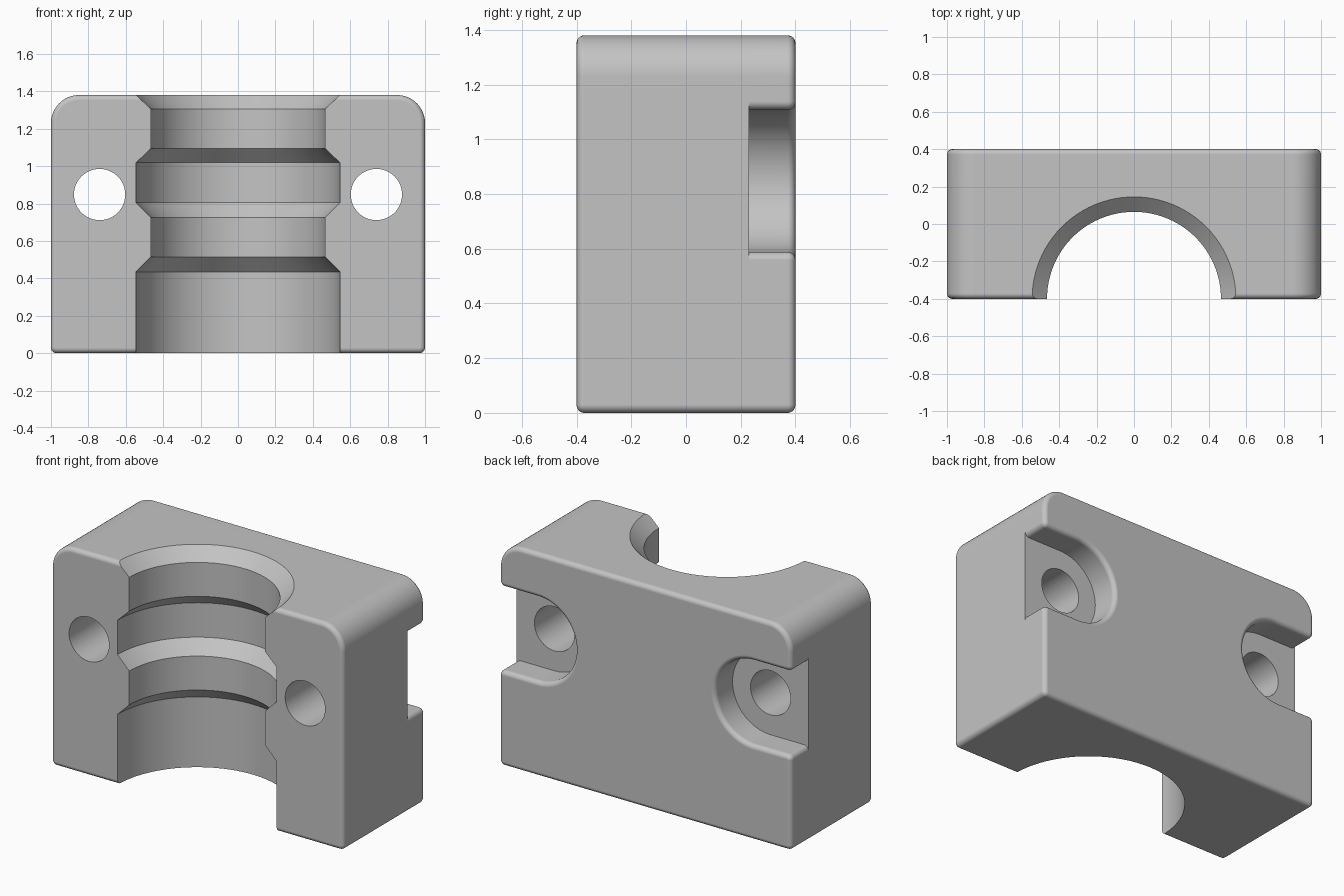
import bpy, bmesh
from math import sin, cos, radians, pi
from mathutils import Matrix, Vector

cube = bpy.data.objects.get("Cube")
if cube:
    bpy.data.objects.remove(cube, do_unlink=True)

HEIGHT, HALF_D = 1.38, 0.4
CORNER, TOP_CORNER, FILLET = 0.03, 0.15, 0.028
HOLE_X, HOLE_Z, HOLE_R = 0.74, 0.848, 0.137
SLOT_R, FLOOR_Y = 0.26, 0.23
STEPS = 6

grey = bpy.data.materials.new("plain_grey")
grey.use_nodes = True
grey.diffuse_color = (0.55, 0.55, 0.55, 1)
grey.node_tree.nodes["Principled BSDF"].inputs["Base Color"].default_value = (0.55, 0.55, 0.55, 1)


def make_object(name, bm):
    bmesh.ops.recalc_face_normals(bm, faces=bm.faces)
    mesh = bpy.data.meshes.new(name)
    bm.to_mesh(mesh)
    bm.free()
    mesh.materials.append(grey)
    obj = bpy.data.objects.new(name, mesh)
    bpy.context.collection.objects.link(obj)
    return obj


# Outline of the right half: (centre x, centre z, radius, start, end, steps, convex)
low, high = HOLE_Z - SLOT_R, HOLE_Z + SLOT_R
side = 1 - CORNER
arcs = [
    (side, CORNER, CORNER, -90, 0, STEPS, True),
    (side, low - CORNER, CORNER, 0, 90, STEPS, True),
    (HOLE_X, HOLE_Z, SLOT_R, 270, 90, 32, False),
    (side, high + CORNER, CORNER, -90, 0, STEPS, True),
    (1 - TOP_CORNER, HEIGHT - TOP_CORNER, TOP_CORNER, 0, 90, 12, True),
]


def outline(inset):
    """Closed outline shrunk by inset, as (x, z) points."""
    half = []
    for cx, cz, r, start, end, steps, convex in arcs:
        r += -inset if convex else inset
        for i in range(steps + 1):
            a = radians(start + (end - start) * i / steps)
            half.append((cx + r * cos(a), cz + r * sin(a)))
    return half + [(-x, z) for x, z in reversed(half)]


# Index ranges of the two side slots within the outline
total = len(outline(0))
slot_first = arcs[0][5] + 1
slot_last = total // 2 - (arcs[4][5] + 1) - 1
slots = [list(range(slot_first, slot_last + 1)),
         list(range(total - 1 - slot_last, total - slot_first))]
hidden = {i for s in slots for i in s[1:-1]}
everything = list(range(total))
plain = [i for i in everything if i not in hidden]

# Body: outlines lofted from front to back, slots only behind their floor
bm = bmesh.new()


def ring(y, inset, indices):
    pts = outline(inset)
    return {i: bm.verts.new((pts[i][0], y, pts[i][1])) for i in indices}


def bridge(a, b, indices):
    for i, j in zip(indices, indices[1:] + indices[:1]):
        bm.faces.new((a[i], a[j], b[j], b[i]))


turns = [pi / 2 * k / STEPS for k in range(STEPS + 1)]
fillet = [(FILLET * (1 - cos(t)), FILLET * (1 - sin(t))) for t in turns]
front = [ring(-HALF_D + depth, inset, plain) for depth, inset in fillet]
middle = ring(FLOOR_Y, 0, everything)
back = [ring(HALF_D - depth, inset, everything) for depth, inset in reversed(fillet)]
for a, b in zip(front, front[1:] + [middle]):
    bridge(a, b, plain)
for a, b in zip([middle] + back, back):
    bridge(a, b, everything)
bm.faces.new([front[0][i] for i in plain])
bm.faces.new([back[-1][i] for i in everything])
for slot in slots:
    bm.faces.new([middle[i] for i in slot])
body = make_object("clamp_block", bm)

# Stepped bore cutter, turned about the middle of the front face
wide, narrow = 0.545, 0.465
profile = [(0, -0.1), (wide, -0.1), (wide, 0.435), (narrow, 0.515), (narrow, 0.725),
           (wide, 0.805), (wide, 1.018), (narrow, 1.095), (narrow, 1.305),
           (wide + 0.08, 1.455), (0, 1.455)]
profile[-2] = (narrow + 0.16, 1.455)
bm = bmesh.new()
verts = [bm.verts.new((r, -HALF_D, z)) for r, z in profile]
edges = [bm.edges.new(pair) for pair in zip(verts, verts[1:])]
bmesh.ops.spin(bm, geom=verts + edges, cent=(0, -HALF_D, 0), axis=(0, 0, 1),
               angle=2 * pi, steps=96, use_duplicate=False)
bmesh.ops.remove_doubles(bm, verts=bm.verts, dist=0.0005)
cutters = [make_object("bore_cutter", bm)]

# Bolt hole cutters
for name, sx in (("left_hole_cutter", 1), ("right_hole_cutter", -1)):
    bm = bmesh.new()
    place = Matrix.Translation(Vector((sx * HOLE_X, 0, HOLE_Z))) @ Matrix.Rotation(pi / 2, 4, 'X')
    bmesh.ops.create_cone(bm, cap_ends=True, segments=48, radius1=HOLE_R, radius2=HOLE_R,
                          depth=1.2, matrix=place)
    cutters.append(make_object(name, bm))

# Cut the bore and the holes
bpy.ops.object.select_all(action='DESELECT')
bpy.context.view_layer.objects.active = body
body.select_set(True)
for cutter in cutters:
    cutter.hide_render = True
    mod = body.modifiers.new(cutter.name, 'BOOLEAN')
    mod.operation = 'DIFFERENCE'
    mod.solver = 'EXACT'
    mod.object = cutter
    bpy.ops.object.modifier_apply(modifier=mod.name)
for cutter in cutters:
    bpy.data.objects.remove(cutter, do_unlink=True)

# Smooth curves, crisp edges, flat large faces
bpy.ops.object.shade_smooth_by_angle(angle=radians(30))
weighted = body.modifiers.new("weighted_normals", 'WEIGHTED_NORMAL')
weighted.keep_sharp = True
